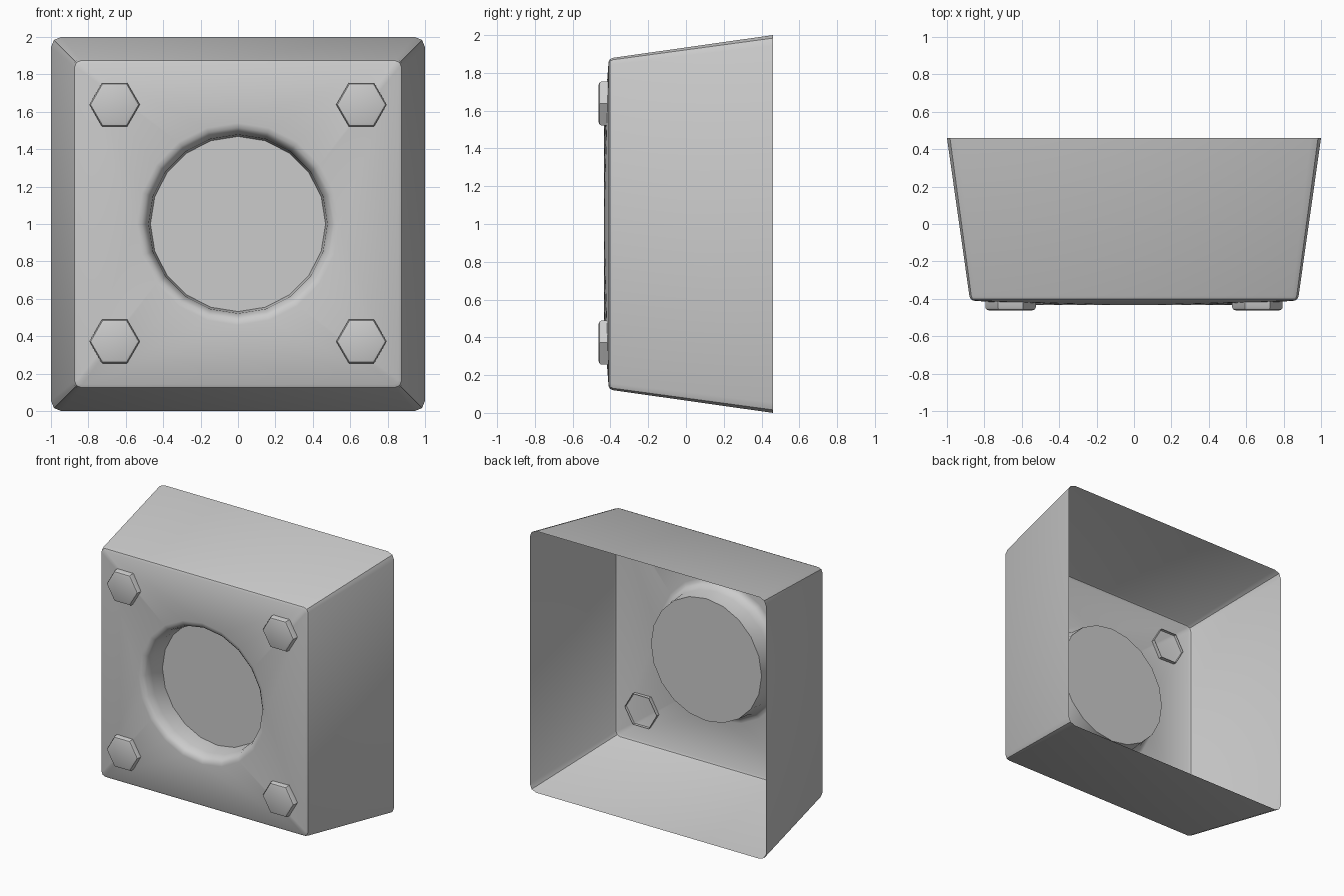
import bpy, bmesh
from math import cos, sin, pi, radians

if "Cube" in bpy.data.objects:
    bpy.data.objects.remove(bpy.data.objects["Cube"])


def ring(bm, r, y, n, cx=0.0, cz=1.0):
    """Closed circular loop of n points facing -y."""
    pts = [(cx + r * cos(2 * pi * i / n), y, cz + r * sin(2 * pi * i / n)) for i in range(n)]
    return loop(bm, pts)


def rounded_square(bm, half, y, r, seg=2):
    """Closed square loop with small rounded corners."""
    pts = []
    for k, (sx, sz) in enumerate([(1, 1), (-1, 1), (-1, -1), (1, -1)]):
        for j in range(seg + 1):
            a = (k + j / seg) * pi / 2
            pts.append((sx * (half - r) + r * cos(a), y, 1 + sz * (half - r) + r * sin(a)))
    return loop(bm, pts)


def loop(bm, pts):
    vs = [bm.verts.new(p) for p in pts]
    return vs, [bm.edges.new((vs[i - 1], vs[i])) for i in range(len(vs))]


def skin(bm, loops):
    """Join consecutive loops and cap the last one."""
    for a, b in zip(loops, loops[1:]):
        if len(a[0]) == len(b[0]):
            n = len(a[0])
            for i in range(n):
                bm.faces.new((a[0][i - 1], a[0][i], b[0][i], b[0][i - 1]))
        else:
            bmesh.ops.bridge_loops(bm, edges=a[1] + b[1])
    cap = bm.faces.new(loops[-1][0])
    bmesh.ops.recalc_face_normals(bm, faces=bm.faces)
    cap.normal_update()
    if cap.normal.y > 0:  # the cap always looks to the front
        bmesh.ops.reverse_faces(bm, faces=bm.faces)


def finish(bm, name):
    me = bpy.data.meshes.new(name)
    bm.to_mesh(me)
    bm.free()
    ob = bpy.data.objects.new(name, me)
    bpy.context.collection.objects.link(ob)
    bpy.ops.object.select_all(action='DESELECT')
    ob.select_set(True)
    bpy.context.view_layer.objects.active = ob
    bpy.ops.object.shade_smooth_by_angle(angle=radians(35))
    return ob


# Open-backed tapered housing with a round recess in its slightly domed front
bm = bmesh.new()
loops = [rounded_square(bm, h, y, r) for h, y, r in
         [(1.0, 0.46, 0.055), (0.88, -0.385, 0.035), (0.873, -0.402, 0.032), (0.858, -0.41, 0.025)]]
loops += [ring(bm, r, y, 20) for r, y in
          [(0.54, -0.434), (0.515, -0.428), (0.495, -0.41), (0.478, -0.36), (0.468, -0.245)]]
skin(bm, loops)
finish(bm, "housing")

# Hexagonal bolt heads in the four corners, open at the back
for sx, side in ((-1, "left"), (1, "right")):
    for sz, level in ((-1, "lower"), (1, "upper")):
        bm = bmesh.new()
        skin(bm, [ring(bm, r, y, 6, sx * 0.66, 1.005 + sz * 0.633) for r, y in
                  [(0.135, -0.395), (0.135, -0.447), (0.128, -0.458), (0.112, -0.463)]])
        finish(bm, f"bolt_{level}_{side}")
